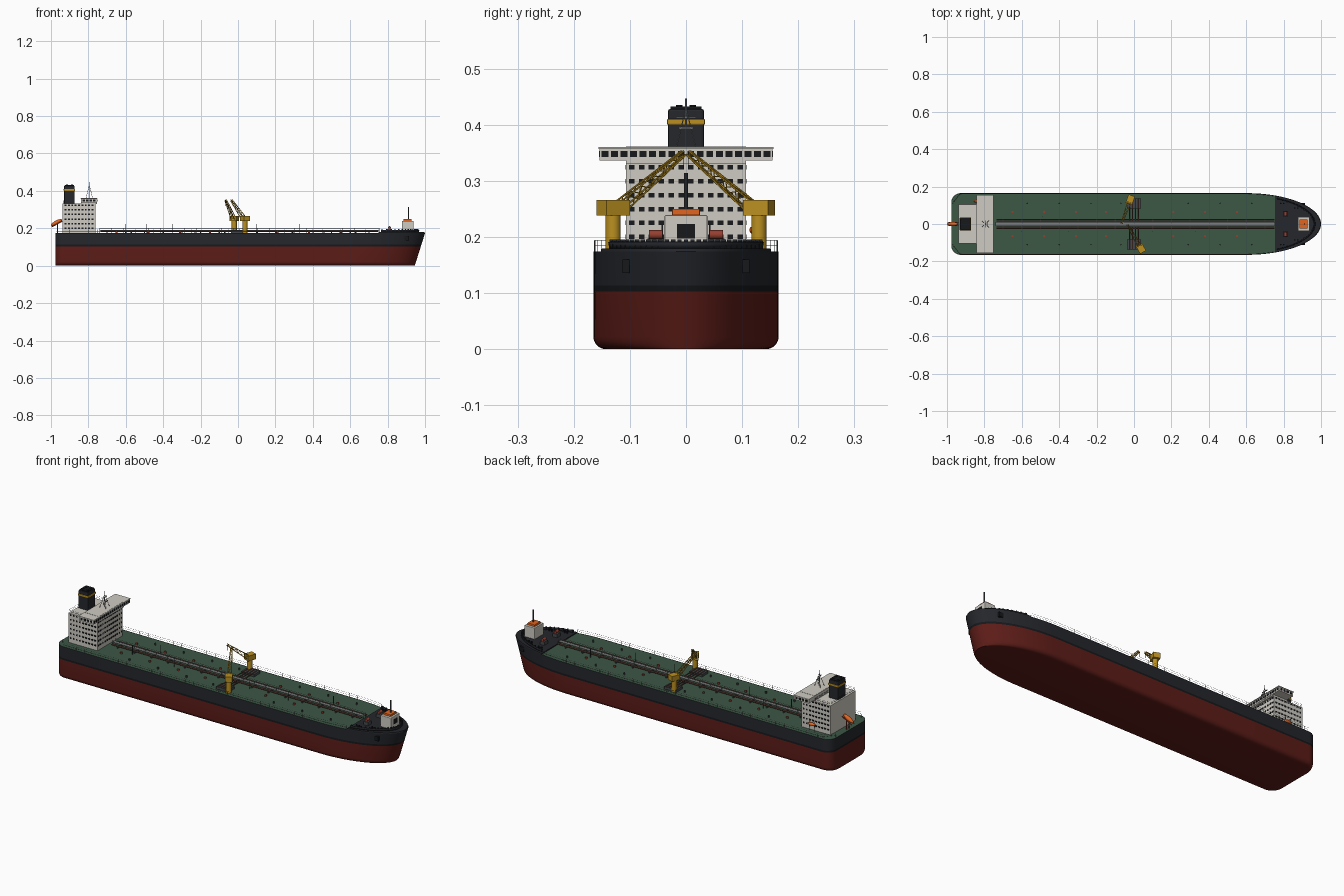
import bpy, bmesh, math
from mathutils import Vector, Matrix

if "Cube" in bpy.data.objects:
    bpy.data.objects.remove(bpy.data.objects["Cube"])

MATS = {}
COL = dict(red=(0.11, 0.012, 0.009), dark=(0.018, 0.02, 0.025), black=(0.008, 0.009, 0.011),
           green=(0.045, 0.095, 0.06), white=(0.62, 0.6, 0.54), yellow=(0.5, 0.28, 0.015),
           orange=(0.75, 0.13, 0.015), grey=(0.2, 0.21, 0.21), pipe=(0.13, 0.06, 0.045),
           rust=(0.3, 0.05, 0.03), steel=(0.06, 0.065, 0.07))


def finish(bm, name, col, smooth=False):
    bmesh.ops.recalc_face_normals(bm, faces=bm.faces)
    me = bpy.data.meshes.new(name)
    bm.to_mesh(me)
    bm.free()
    ob = bpy.data.objects.new(name, me)
    bpy.context.collection.objects.link(ob)
    if col not in MATS:
        MATS[col] = bpy.data.materials.new(col)
        MATS[col].diffuse_color = (*COL[col], 1)
    me.materials.append(MATS[col])
    if smooth:
        bpy.ops.object.select_all(action='DESELECT')
        ob.select_set(True)
        bpy.context.view_layer.objects.active = ob
        bpy.ops.object.shade_smooth_by_angle(angle=math.radians(35))
    return ob


def boxes(name, col, items, bevel=0):
    """items: (x0, x1, y0, y1, z0, z1)"""
    bm = bmesh.new()
    for x0, x1, y0, y1, z0, z1 in items:
        m = Matrix.Translation(((x0 + x1) / 2, (y0 + y1) / 2, (z0 + z1) / 2)) @ Matrix.Diagonal((x1 - x0, y1 - y0, z1 - z0, 1))
        bmesh.ops.create_cube(bm, size=1, matrix=m)
    if bevel:
        bmesh.ops.bevel(bm, geom=bm.edges[:], offset=bevel, segments=2, affect='EDGES', profile=0.5)
    return finish(bm, name, col)


def rods(name, col, items, seg=6):
    """items: (start, end, radius)"""
    bm = bmesh.new()
    for a, b, r in items:
        a, b = Vector(a), Vector(b)
        d = b - a
        m = Matrix.Translation((a + b) / 2) @ d.to_track_quat('Z', 'Y').to_matrix().to_4x4()
        bmesh.ops.create_cone(bm, cap_ends=True, segments=seg, radius1=r, radius2=r, depth=d.length, matrix=m)
    return finish(bm, name, col, seg > 7)


def outline(tip, half, start=None):
    """Half waterline from stern to bow tip; start gives only the bow part."""
    side = []
    if start is None:
        for i in range(9):
            a = math.radians(90 * i / 8)
            side.append((-0.977 + 0.05 * (1 - math.sin(a)), half - 0.05 * (1 - math.cos(a))))
        side = [(-0.977 + 0.05 * (1 - math.cos(i * math.pi / 16)), half - 0.05 * (1 - math.sin(i * math.pi / 16))) for i in range(9)]
    a0 = 0 if start is None else math.asin((start - 0.6) / (tip - 0.6))
    for i in range(29):
        a = a0 + (math.pi / 2 - a0) * i / 28
        side.append((0.6 + (tip - 0.6) * math.sin(a), half * math.cos(a) if i < 28 else 0))
    return side


def ring(*args):
    s = outline(*args)
    return s + [(x, -y) for x, y in reversed(s[:-1])]


def loft(name, col, levels, caps, closed=True, start=None):
    """levels: (z, bow tip x, half breadth)"""
    bm = bmesh.new()
    rows = [[bm.verts.new((x, y, z)) for x, y in ring(t, h, start)] for z, t, h in levels]
    n = len(rows[0])
    for p, q in zip(rows, rows[1:]):
        for i in range(n if closed else n - 1):
            j = (i + 1) % n
            bm.faces.new((p[i], p[j], q[j], q[i]))
    if 'b' in caps:
        bm.faces.new(rows[0])
    if 't' in caps:
        bm.faces.new(rows[-1])
    return finish(bm, name, col, True)


# Hull: red bottom with rounded bilge, boot stripe, dark topsides, decks
B = 0.165
tip = lambda z: 0.945 + 0.055 * z / 0.174
bilge = [(0.022 * (1 - math.cos(a)), B - 0.022 * (1 - math.sin(a))) for a in [math.pi / 12 * k for k in range(7)]]
loft('hull_bottom', 'red', [(z, tip(z), h) for z, h in bilge] + [(0.103, tip(0.103), B)], 'b')
loft('boot_stripe', 'black', [(z, tip(z), B) for z in (0.103, 0.113)], '')
loft('hull_topsides', 'dark', [(z, tip(z), B) for z in (0.113, 0.174)], '')
loft('main_deck', 'green', [(0.171, 0.998, B - 0.001), (0.174, 0.998, B - 0.001)], 't')
loft('forecastle_deck', 'dark', [(0.173, 0.999, B), (0.179, 0.997, B - 0.001)], 'bt', True, 0.755)
bul = loft('bow_bulwark', 'dark', [(0.178, 0.966, 0.153), (0.191, 0.97, 0.155)], '', False, 0.765)
mod = bul.modifiers.new('thick', 'SOLIDIFY')
mod.thickness = 0.003
boxes('bulwark_stays', 'dark', [(x - 0.003, x + 0.003, y - 0.004, y + 0.004, 0.178, 0.195)
                                for x, y in ring(0.962, 0.15, 0.77)[::2]])
boxes('anchor_pockets', 'black', [(0.89, 0.914, s * 0.107 - 0.006, s * 0.107 + 0.006, 0.136, 0.16) for s in (-1, 1)])

# Deck edge railing
rail = []
for s in (-1, 1):
    path = [(-0.97, 0.11), (-0.93, 0.162)] + [(-0.9 + 0.05 * i, 0.163) for i in range(31)] + [(0.68, 0.158), (0.75, 0.15)]
    for i, (x, y) in enumerate(path):
        rail.append(((x, s * y, 0.173), (x, s * y, 0.194), 0.0007))
        if i:
            for z in (0.184, 0.194):
                rail.append(((path[i - 1][0], s * path[i - 1][1], z), (x, s * y, z), 0.0005))
rods('deck_railing', 'grey', rail, 4)

# Accommodation block and bridge
boxes('accommodation_block', 'white', [(-0.937, -0.763, -0.107, 0.107, 0.172, 0.332)])
boxes('bridge', 'white', [(-0.84, -0.755, -0.107, 0.107, 0.33, 0.361), (-0.84, -0.753, -0.154, 0.154, 0.336, 0.358),
                          (-0.842, -0.75, -0.156, 0.156, 0.357, 0.36)])
win = []
for r in range(6):
    z = 0.2 + 0.0248 * r
    for c in range(12):
        y = -0.0965 + 0.01755 * c
        win.append((-0.764, -0.7615, y - 0.005, y + 0.005, z - 0.004, z + 0.004))
    for c in range(9):
        x = -0.922 + 0.018 * c
        for s in (-1, 1):
            win.append((x - 0.005, x + 0.005, s * 0.107 - 0.0012, s * 0.107 + 0.0012, z - 0.004, z + 0.004))
for c in range(18):
    y = -0.1445 + 0.017 * c
    win.append((-0.754, -0.7518, y - 0.006, y + 0.006, 0.342, 0.353))
for s in (-1, 1):
    for x in (-0.825, -0.806, -0.787, -0.768):
        win.append((x - 0.006, x + 0.006, s * 0.154 - 0.0012, s * 0.154 + 0.0012, 0.342, 0.353))
boxes('windows', 'black', win)
corners = [(-0.935, -0.105), (-0.845, -0.105), (-0.845, 0.105), (-0.935, 0.105)]
rods('house_roof_railing', 'grey', [((*a, z), (*b, z), 0.0006) for a, b in zip(corners, corners[1:] + corners[:1])
                                    for z in (0.34, 0.348)] + [((*a, 0.33), (*a, 0.348), 0.0007) for a in corners], 4)

# Funnel
boxes('funnel', 'dark', [(-0.93, -0.873, -0.032, 0.032, 0.33, 0.428)], 0.004)
boxes('funnel_band', 'yellow', [(-0.932, -0.871, -0.034, 0.034, 0.4, 0.41)], 0.002)
boxes('funnel_cap', 'black', [(-0.926, -0.877, -0.028, 0.028, 0.425, 0.432)])
rods('exhaust_pipes', 'black', [((-0.915 + 0.027 * i, y, 0.425), (-0.915 + 0.027 * i, y, 0.435), 0.006)
                                for i in (0, 1) for y in (-0.012, 0.012)], 10)

# Radar mast
top = (-0.795, 0, 0.43)
rods('radar_mast', 'grey', [((-0.795, 0, 0.36), (-0.795, 0, 0.447), 0.0015)] +
     [((-0.795 + dx, dy, 0.36), top, 0.001) for dx, dy in ((-0.018, -0.017), (-0.018, 0.017), (0.018, -0.017), (0.018, 0.017))])
boxes('radar_scanners', 'grey', [(-0.797, -0.793, -0.018, 0.018, 0.412, 0.415), (-0.787, -0.783, -0.013, 0.013, 0.392, 0.396)])


# Enclosed boats: stern free-fall boat on its ramp and a side rescue boat
def boat(name, loc, size, pitch):
    bm = bmesh.new()
    m = Matrix.Translation(loc) @ Matrix.Rotation(pitch, 4, 'Y') @ Matrix.Diagonal((*size, 1))
    bmesh.ops.create_uvsphere(bm, u_segments=16, v_segments=10, radius=1, matrix=m)
    finish(bm, name, 'orange', True)


boat('free_fall_lifeboat', (-0.97, 0, 0.231), (0.033, 0.011, 0.011), -0.5)
rods('lifeboat_ramp', 'rust', [((-0.996, y, 0.207), (-0.937, y, 0.239), 0.0022) for y in (-0.01, 0.01)] +
     [((-0.965, y, 0.174), (-0.965, y, 0.224), 0.002) for y in (-0.01, 0.01)])
boat('rescue_boat', (-0.835, 0.122, 0.212), (0.022, 0.009, 0.008), 0)
rods('rescue_davits', 'grey', [((x, 0.116, 0.173), (x, 0.122, 0.23), 0.0018) for x in (-0.85, -0.82)])

# Centre catwalk and cargo pipes
boxes('catwalk', 'grey', [(-0.74, 0.755, -0.011, 0.011, 0.188, 0.191)])
rods('catwalk_rails', 'grey', [((-0.74, y, 0.201), (0.755, y, 0.201), 0.0008) for y in (-0.011, 0.011)] +
     [((-0.74 + 0.065 * i, y, 0.173), (-0.74 + 0.065 * i, y, 0.201), 0.001) for i in range(24) for y in (-0.011, 0.011)])
rods('cargo_pipes', 'pipe', [((-0.735, y, 0.184), (0.75, y, 0.184), 0.003) for y in (-0.024, -0.016, 0.016, 0.024)], 8)
boxes('pipe_supports', 'steel', [(x - 0.003, x + 0.003, -0.028, 0.028, 0.173, 0.181) for x in [-0.7 + 0.1 * i for i in range(15)]])

# Manifold trays amidships
boxes('manifold_trays', 'steel', [(-0.037, 0.037, *sorted((s * 0.083, s * 0.136)), 0.173, 0.187) for s in (-1, 1)])
rods('manifold_pipes', 'pipe', [((x, s * 0.02, 0.186), (x, s * 0.137, 0.19), 0.003) for x in (-0.025, -0.008, 0.008, 0.025) for s in (-1, 1)], 8)

# Tank hatches, vents and lamp posts
hx = [-0.65, -0.48, -0.31, -0.15, 0.21, 0.38, 0.55]
rods('tank_hatches', 'rust', [((x, s * 0.065, 0.173), (x, s * 0.065, 0.182), 0.006) for x in hx for s in (-1, 1)], 12)
rods('tank_vents', 'steel', [((x + 0.08, s * 0.11, 0.173), (x + 0.08, s * 0.11, 0.185), 0.004) for x in hx for s in (-1, 1)], 10)
rods('lamp_posts', 'steel', [((x, s * 0.042, 0.173), (x, s * 0.042, 0.222), 0.0014)
                             for x, s in ((-0.6, -1), (-0.49, 1), (-0.35, -1), (0.1, -1), (0.33, -1), (0.54, 1))])


# Deck cranes with lattice booms
def crane(name, x, y, end):
    rods(name + '_post', 'yellow', [((x, y, 0.173), (x, y, 0.242), 0.0135)], 16)
    d = Vector((end[0] - x, end[1] - y, 0)).normalized()
    w = Vector((-d.y, d.x, 0))
    cab = boxes(name + '_cab', 'yellow', [(-0.024, 0.024, -0.018, 0.018, -0.014, 0.014)])
    cab.location = (x, y, 0.252)
    cab.rotation_euler.z = math.atan2(d.y, d.x)
    a, b = Vector((x, y, 0.256)) + d * 0.018, Vector(end)
    up = (b - a).normalized().cross(w).normalized()
    rows = []
    for i in range(11):
        t = i / 10
        k = 0.0095 - 0.0055 * t
        rows.append([a.lerp(b, t) + w * k * p + up * k * q for p, q in ((-1, -1), (1, -1), (1, 1), (-1, 1))])
    parts = [(rows[0][j], rows[-1][j], 0.0018) for j in range(4)]
    for i in range(10):
        for j in range(4):
            k = (j + 1) % 4
            parts.append((rows[i][j], rows[i + 1][k], 0.001) if i % 2 else (rows[i][k], rows[i + 1][j], 0.001))
    rods(name + '_boom', 'yellow', parts)
    rods(name + '_hook_line', 'black', [(b, b - Vector((0, 0, 0.03)), 0.0008)])


crane('port_crane', -0.02, 0.13, (-0.066, 0.004, 0.35))
crane('starboard_crane', 0.037, -0.13, (-0.035, -0.004, 0.35))

# Forecastle: deckhouse, skylight, mast, winches
boxes('bow_deckhouse', 'white', [(0.876, 0.938, -0.038, 0.038, 0.177, 0.239)], 0.002)
boxes('bow_house_door', 'black', [(0.936, 0.9395, -0.016, 0.016, 0.197, 0.223)])
boxes('bow_house_hatch', 'orange', [(0.885, 0.928, -0.025, 0.025, 0.238, 0.25)], 0.002)
rods('foremast', 'steel', [((0.911, 0, 0.24), (0.911, 0, 0.314), 0.0035)], 10)
rods('winch_drums', 'rust', [((0.81, s * 0.042, 0.204), (0.81, s * 0.066, 0.204), 0.008) for s in (-1, 1)], 14)
boxes('winch_bases', 'steel', [(0.797, 0.823, s * 0.054 - 0.015, s * 0.054 + 0.015, 0.178, 0.197) for s in (-1, 1)])
rods('bollards', 'black', [((x, s * y, 0.178), (x, s * y, 0.192), 0.004) for x, y in ((0.785, 0.11), (0.8, 0.11), (0.86, 0.085), (0.875, 0.085))
                           for s in (-1, 1)], 10)

for m in bpy.data.materials:
    if m.users and not m.is_grease_pencil:
        m.use_nodes = True
        m.node_tree.nodes["Principled BSDF"].inputs["Base Color"].default_value = m.diffuse_color
